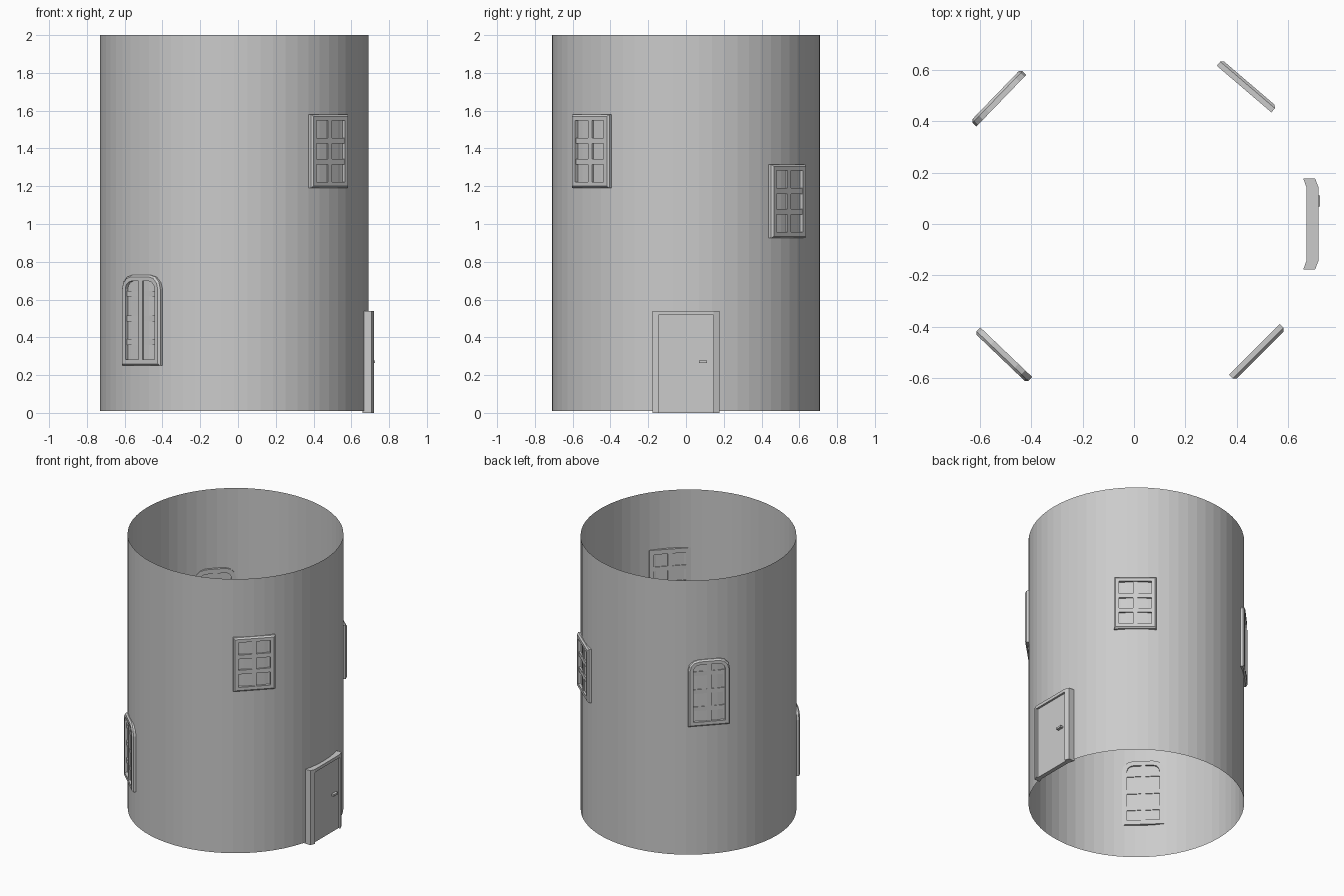
import bpy, bmesh
from math import cos, sin, radians, pi
from mathutils import Vector

if "Cube" in bpy.data.objects:
    bpy.data.objects.remove(bpy.data.objects["Cube"])

AXIS = -0.02      # tower axis in x
R = 0.71


def finish(bm, name, fix=True):
    if fix:
        bmesh.ops.recalc_face_normals(bm, faces=bm.faces)
    me = bpy.data.meshes.new(name)
    bm.to_mesh(me)
    bm.free()
    ob = bpy.data.objects.new(name, me)
    bpy.context.collection.objects.link(ob)
    return ob


def prism(name, plan, z0, z1):
    """Extrude a plan outline (x, y) from z0 to z1."""
    bm = bmesh.new()
    face = bm.faces.new([bm.verts.new((x, y, z0)) for x, y in plan])
    ext = bmesh.ops.extrude_face_region(bm, geom=[face])
    for v in ext["geom"]:
        if isinstance(v, bmesh.types.BMVert):
            v.co.z = z1
    return finish(bm, name)


def rect(x0, x1, y0, y1):
    return [(x0, y0), (x1, y0), (x1, y1), (x0, y1)]


# Tower wall: open, single-skinned tube
bm = bmesh.new()
bmesh.ops.create_cone(bm, cap_ends=False, segments=64, radius1=R, radius2=R, depth=1.99)
bmesh.ops.translate(bm, verts=bm.verts, vec=(AXIS, 0, 1.005))
finish(bm, "tower_wall", fix=False)


def outline(w, h, r, inset):
    """Window outline, with rounded top corners when r > 0."""
    a, top = w / 2 - inset, h - inset
    pts = [(-a, inset), (a, inset)]
    if r == 0:
        return pts + [(a, top), (-a, top)]
    r -= inset
    arc = [(a - r + r * cos(k * pi / 6), top - r + r * sin(k * pi / 6)) for k in range(4)]
    return pts + arc + [(-u, v) for u, v in reversed(arc)]


def window(name, angle, z, h, r=0, bars=(), bar_front=0.718):
    w, border = 0.28, 0.033
    a = radians(angle)
    n, t = Vector((cos(a), sin(a), 0)), Vector((-sin(a), cos(a), 0))

    def place(u, v, d):
        return Vector((AXIS, 0, z + v)) + n * d + t * u

    # frame: one closed cross-section swept round the outline
    section = [(0, 0.692), (0, 0.713), (0.010, 0.723), (border, 0.723), (border, 0.692)]
    bm = bmesh.new()
    loops = [[bm.verts.new(place(u, v, d)) for u, v in outline(w, h, r, i)]
             for i, d in section]
    for k, A in enumerate(loops):
        B = loops[(k + 1) % len(loops)]
        for j in range(len(A)):
            m = (j + 1) % len(A)
            bm.faces.new((A[j], A[m], B[m], B[j]))
    finish(bm, name + "_frame")

    # glass sheet
    bm = bmesh.new()
    bm.faces.new([bm.verts.new(place(u, v, 0.703)) for u, v in outline(w, h, r, border)])
    finish(bm, name + "_glass", fix=False)

    # glazing bars
    bm = bmesh.new()
    half, b = w / 2 - border, 0.015
    boxes = [(-b, b, border, h - border, 0.718)]
    boxes += [(-half, half, v - b, v + b, bar_front) for v in bars]
    for u0, u1, v0, v1, front in boxes:
        made = bmesh.ops.create_cube(bm, size=1)["verts"]
        for vert in made:
            c = vert.co
            vert.co = place(u1 if c.x > 0 else u0, v1 if c.y > 0 else v0,
                            front if c.z > 0 else 0.697)
    finish(bm, name + "_bars")


# Square-headed windows on the right half, arched ones on the left
window("front_right_window", -45, 1.19, 0.39, bars=(0.14, 0.25))
window("back_right_window", 49.5, 0.925, 0.39, bars=(0.14, 0.25))
window("front_left_window", 226.3, 0.25, 0.48, 0.075, (0.125, 0.25, 0.38), 0.711)
window("back_left_window", 136, 0.945, 0.48, 0.075, (0.125, 0.25, 0.38), 0.711)

# Door: splayed jambs, lintel, recessed leaf and handle
for s, side in ((1, "right"), (-1, "left")):
    prism("door_jamb_" + side,
          [(0.66, 0.178 * s), (0.706, 0.178 * s), (0.719, 0.145 * s), (0.672, 0.145 * s)], 0, 0.54)
prism("door_lintel", rect(0.672, 0.719, -0.145, 0.145), 0.518, 0.54)
prism("door_leaf", rect(0.675, 0.705, -0.145, 0.145), 0, 0.518)
prism("door_handle", rect(0.70, 0.725, 0.068, 0.112), 0.264, 0.278)
